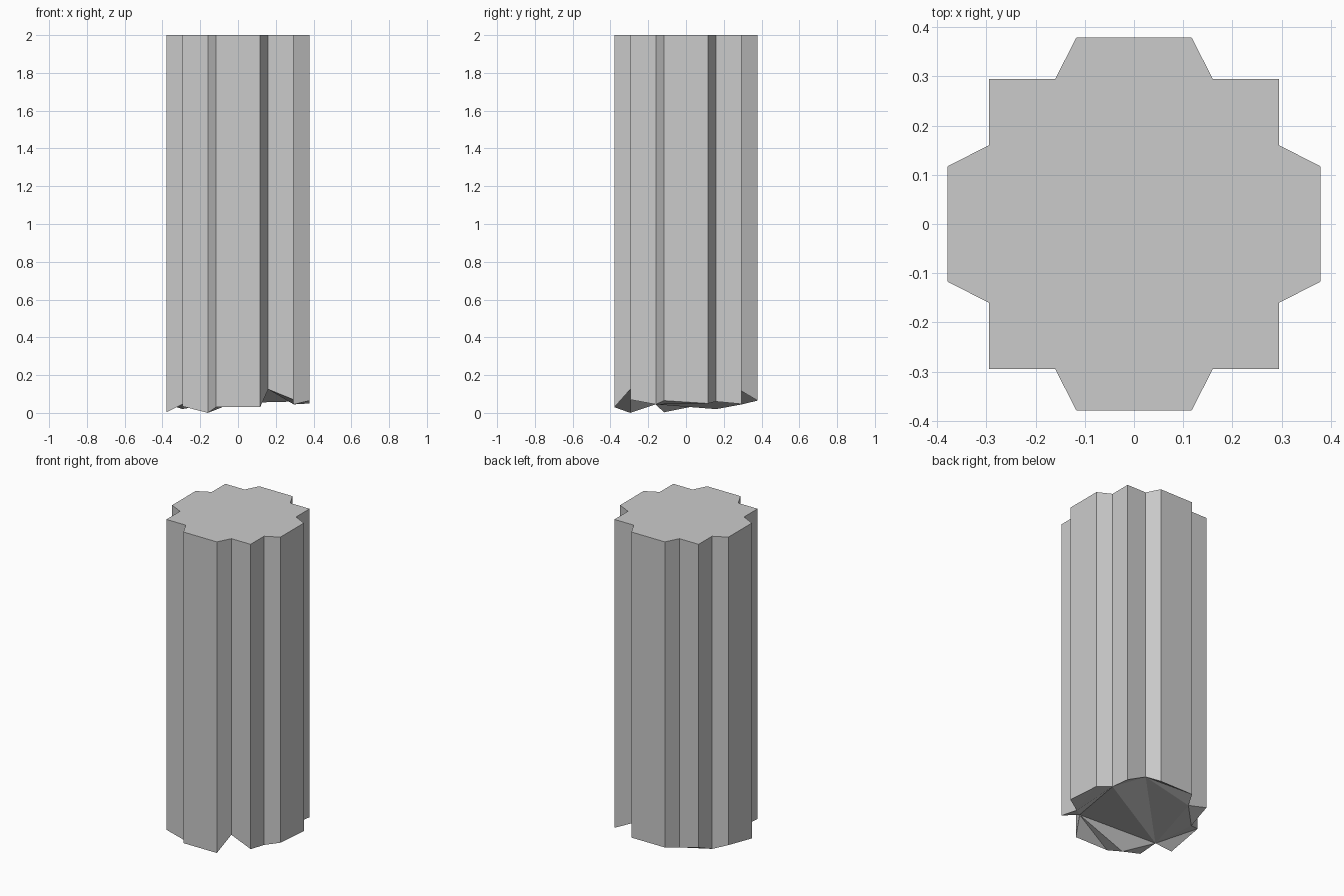
import bpy, bmesh

if "Cube" in bpy.data.objects:
    bpy.data.objects.remove(bpy.data.objects["Cube"])

# Quarter of the fluted outline, repeated by quarter turns
quarter = [(0.379, 0.117), (0.295, 0.16), (0.295, 0.295), (0.16, 0.295), (0.117, 0.379)]
outline = []
for turn in range(4):
    outline += quarter
    quarter = [(-y, x) for x, y in quarter]

# Heights of the broken lower rim, one per outline corner
broken = [0.05, 0.06, 0.047, 0.115, 0.065,
          0.065, 0.045, 0.08, 0.02, 0.05,
          0.003, 0.045, 0.035, 0.0, 0.03,
          0.03, 0.125, 0.07, 0.045, 0.065]

# Column shaft: flat top, straight flutes, jagged faceted underside
bm = bmesh.new()
low = [bm.verts.new((x, y, z)) for (x, y), z in zip(outline, broken)]
high = [bm.verts.new((x, y, 2.0)) for x, y in outline]
n = len(outline)
for i in range(n):
    j = (i + 1) % n
    bm.faces.new((low[i], low[j], high[j], high[i]))
bm.faces.new(high)
underside = bm.faces.new(low[::-1])
bmesh.ops.triangulate(bm, faces=[underside], ngon_method='BEAUTY')
bmesh.ops.recalc_face_normals(bm, faces=bm.faces)

mesh = bpy.data.meshes.new("broken_column_shaft")
bm.to_mesh(mesh)
bm.free()
shaft = bpy.data.objects.new("broken_column_shaft", mesh)
bpy.context.collection.objects.link(shaft)
